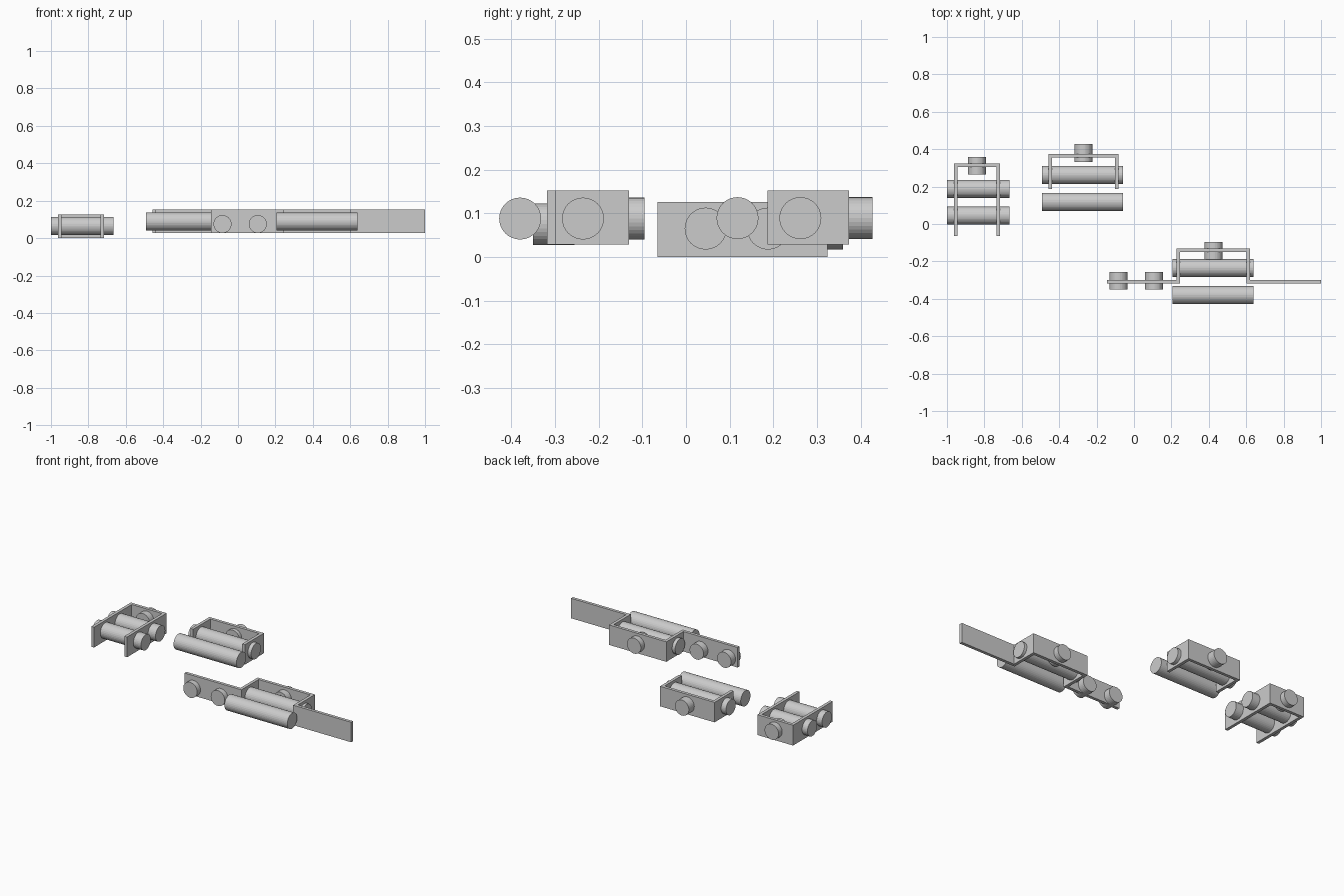
import bpy, bmesh, math
from mathutils import Matrix

if "Cube" in bpy.data.objects:
    bpy.data.objects.remove(bpy.data.objects["Cube"])

R = 0.048   # pin radius
T = 0.019   # sheet thickness


def finish(name, bm):
    bmesh.ops.recalc_face_normals(bm, faces=bm.faces)
    me = bpy.data.meshes.new(name)
    bm.to_mesh(me)
    bm.free()
    ob = bpy.data.objects.new(name, me)
    bpy.context.collection.objects.link(ob)
    return ob


def strip(name, outline, z0, z1):
    """Bent sheet: closed plan outline extruded upwards."""
    bm = bmesh.new()
    f = bm.faces.new([bm.verts.new((x, y, z0)) for x, y in outline])
    up = bmesh.ops.extrude_face_region(bm, geom=[f])["geom"]
    bmesh.ops.translate(bm, vec=(0, 0, z1 - z0),
                        verts=[v for v in up if isinstance(v, bmesh.types.BMVert)])
    return finish(name, bm)


def pin(name, center, length, axis):
    """Round pin lying along x or y."""
    bm = bmesh.new()
    rot = Matrix.Rotation(math.pi / 2, 4, 'Y' if axis == 'x' else 'X')
    bmesh.ops.create_cone(bm, cap_ends=True, segments=32, radius1=R, radius2=R,
                          depth=length, matrix=Matrix.Translation(center) @ rot)
    return finish(name, bm)


def u_outline(x0, x1, y0, y1):
    """U shape open towards the front."""
    return [(x0, y0), (x0, y1), (x1, y1), (x1, y0),
            (x1 - T, y0), (x1 - T, y1 - T), (x0 + T, y1 - T), (x0 + T, y0)]


# Deep U bracket with two cross pins
strip("deep_bracket", u_outline(-0.963, -0.717, -0.065, 0.324), 0, 0.126)
for i, y in enumerate((0.045, 0.188)):
    pin(f"deep_cross_pin_{i}", (-0.8325, y, 0.065), 0.335, 'x')
pin("deep_back_pin", (-0.84, 0.312, 0.065), 0.095, 'y')

# Shallow U bracket
strip("shallow_bracket", u_outline(-0.458, -0.083, 0.187, 0.374), 0.028, 0.152)
for i, y in enumerate((0.118, 0.262)):
    pin(f"shallow_cross_pin_{i}", (-0.276, y, 0.089), 0.432, 'x')
pin("shallow_back_pin", (-0.271, 0.38, 0.089), 0.095, 'y')

# Hat bracket with side flanges
xa, xb, ya, yb = 0.227, 0.621, -0.318, -0.131
strip("hat_bracket", [
    (-0.145, ya), (xa + T, ya), (xa + T, yb - T), (xb - T, yb - T), (xb - T, ya), (1.0, ya),
    (1.0, ya + T), (xb, ya + T), (xb, yb), (xa, yb), (xa, ya + T), (-0.145, ya + T)],
    0.028, 0.152)
for i, y in enumerate((-0.380, -0.236)):
    pin(f"hat_cross_pin_{i}", (0.4225, y, 0.088), 0.432, 'x')
pin("hat_back_pin", (0.425, -0.143, 0.088), 0.095, 'y')
for i, x in enumerate((-0.083, 0.106)):
    pin(f"flange_pin_{i}", (x, -0.303, 0.075), 0.095, 'y')
